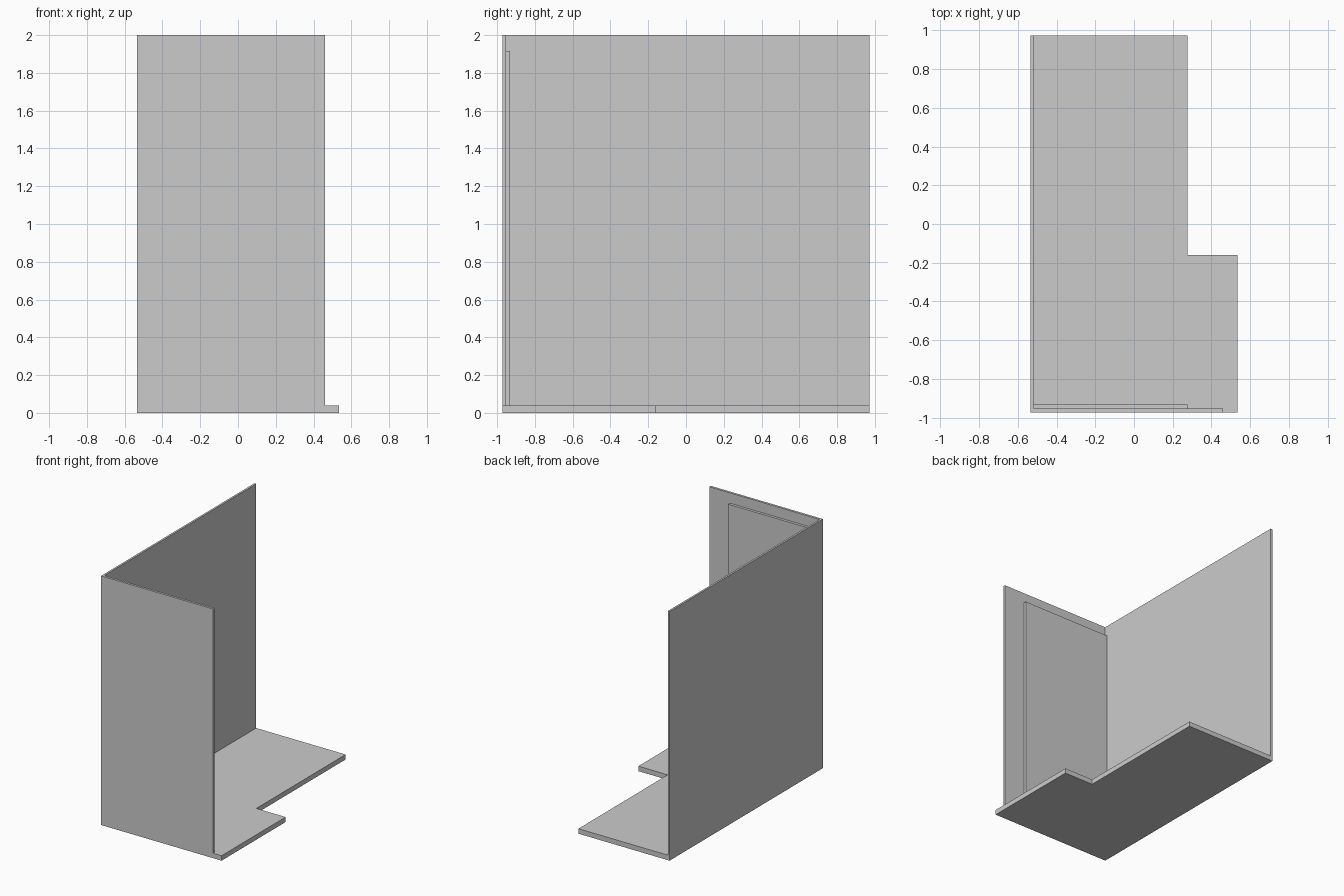
import bpy, bmesh

if "Cube" in bpy.data.objects:
    bpy.data.objects.remove(bpy.data.objects["Cube"])


def extrude_profile(name, points, z0, z1):
    """Extrude a flat XY outline from z0 up to z1."""
    bm = bmesh.new()
    face = bm.faces.new([bm.verts.new((x, y, z0)) for x, y in points])
    result = bmesh.ops.extrude_face_region(bm, geom=[face])
    top = [v for v in result["geom"] if isinstance(v, bmesh.types.BMVert)]
    bmesh.ops.translate(bm, verts=top, vec=(0, 0, z1 - z0))
    bmesh.ops.recalc_face_normals(bm, faces=bm.faces)
    mesh = bpy.data.meshes.new(name)
    bm.to_mesh(mesh)
    bm.free()
    obj = bpy.data.objects.new(name, mesh)
    bpy.context.collection.objects.link(obj)
    return obj


X, Y = 0.535, 0.972        # half footprint
FLOOR = 0.04               # floor thickness
STEP_X, STEP_Y = 0.275, -0.16
INNER_X, INNER_Y = -0.519, -0.953
WALL_END = 0.46

# L-shaped floor slab
extrude_profile("floor", [(-X, -Y), (X, -Y), (X, STEP_Y), (STEP_X, STEP_Y),
                          (STEP_X, Y), (-X, Y)], 0, FLOOR)

# Side and front walls joined at the corner
extrude_profile("corner_walls", [(-X, -Y), (WALL_END, -Y), (WALL_END, INNER_Y),
                                 (INNER_X, INNER_Y), (INNER_X, Y), (-X, Y)], FLOOR, 2.0)

# Thin panel against the inside of the front wall
extrude_profile("inner_panel", [(INNER_X, INNER_Y), (STEP_X, INNER_Y),
                                (STEP_X, -0.931), (INNER_X, -0.931)], FLOOR, 1.917)
